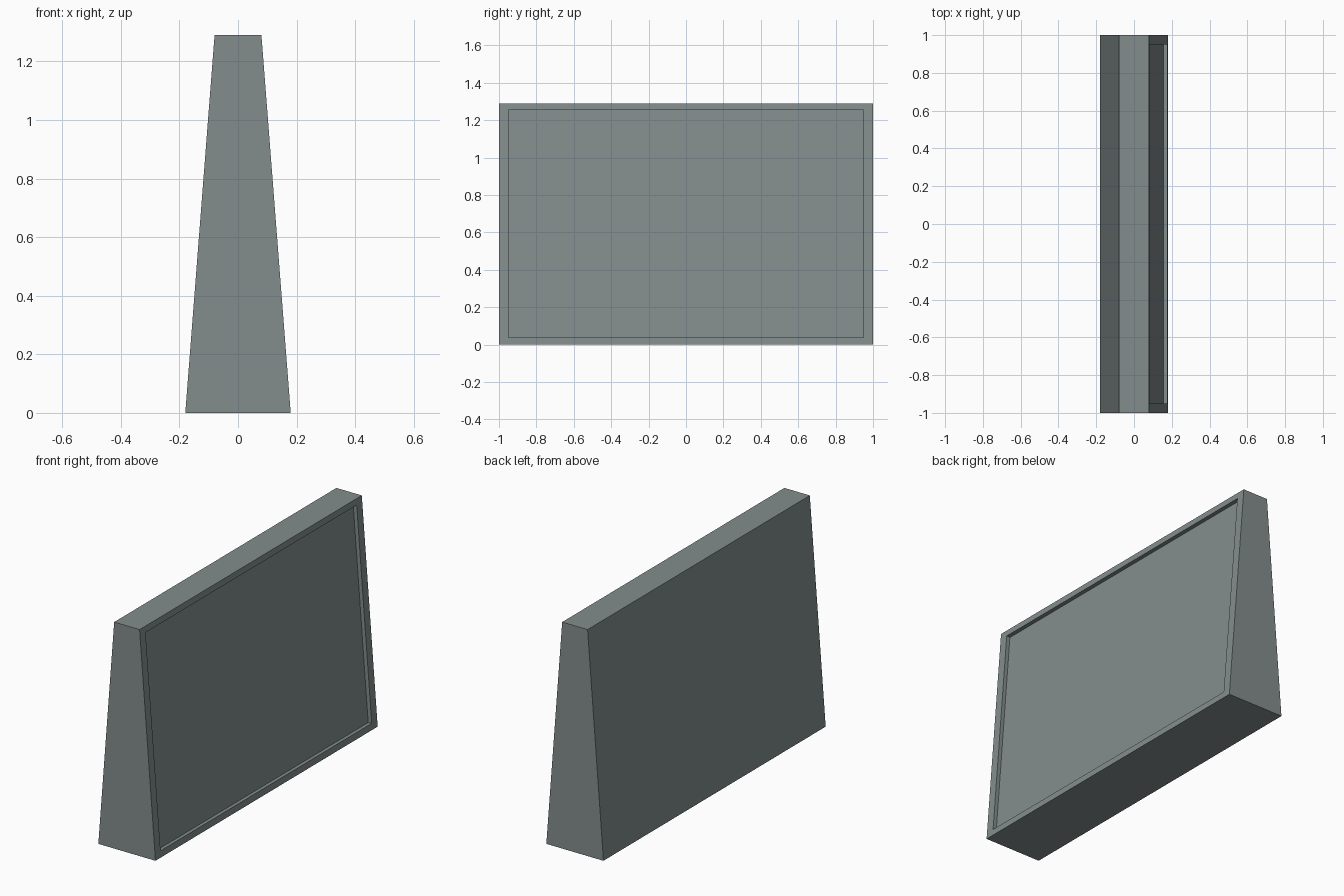
import bpy, bmesh
from mathutils import Vector

if "Cube" in bpy.data.objects:
    bpy.data.objects.remove(bpy.data.objects["Cube"])

H, BASE, TOP = 1.29, 0.18, 0.08

mat = bpy.data.materials.new("grey_green")
mat.diffuse_color = (0.23, 0.27, 0.265, 1)
mat.use_nodes = True
mat.node_tree.nodes["Principled BSDF"].inputs["Base Color"].default_value = mat.diffuse_color

# tapered slab: trapezoid profile swept along y
bm = bmesh.new()
profile = [(-BASE, 0), (BASE, 0), (TOP, H), (-TOP, H)]
end = bm.faces.new([bm.verts.new((x, -1, z)) for x, z in profile])
ext = bmesh.ops.extrude_face_region(bm, geom=[end], use_keep_orig=True)
bmesh.ops.translate(bm, vec=(0, 2, 0),
                    verts=[g for g in ext["geom"] if isinstance(g, bmesh.types.BMVert)])
bmesh.ops.recalc_face_normals(bm, faces=bm.faces[:])
bm.normal_update()

# shallow framed recess on the +x face
panel = max(bm.faces, key=lambda f: f.normal.x)
normal = panel.normal.copy()
centre = panel.calc_center_median()
centre = Vector(((BASE + TOP) / 2, 0, H / 2))
bmesh.ops.inset_region(bm, faces=[panel], thickness=0.03, use_even_offset=True)
for v in panel.verts:
    sy = 1 if v.co.y > 0 else -1
    z = 1.255 if v.co.z > H / 2 else 0.037
    v.co = Vector((BASE + (TOP - BASE) * z / H, sy * 0.95, z))
bmesh.ops.inset_region(bm, faces=[panel], thickness=0.0, depth=0.0)
for v in panel.verts:
    v.co -= normal * 0.022
bmesh.ops.recalc_face_normals(bm, faces=bm.faces[:])

me = bpy.data.meshes.new("tapered_panel")
bm.to_mesh(me)
bm.free()
me.materials.append(mat)
ob = bpy.data.objects.new("tapered_panel", me)
bpy.context.collection.objects.link(ob)
